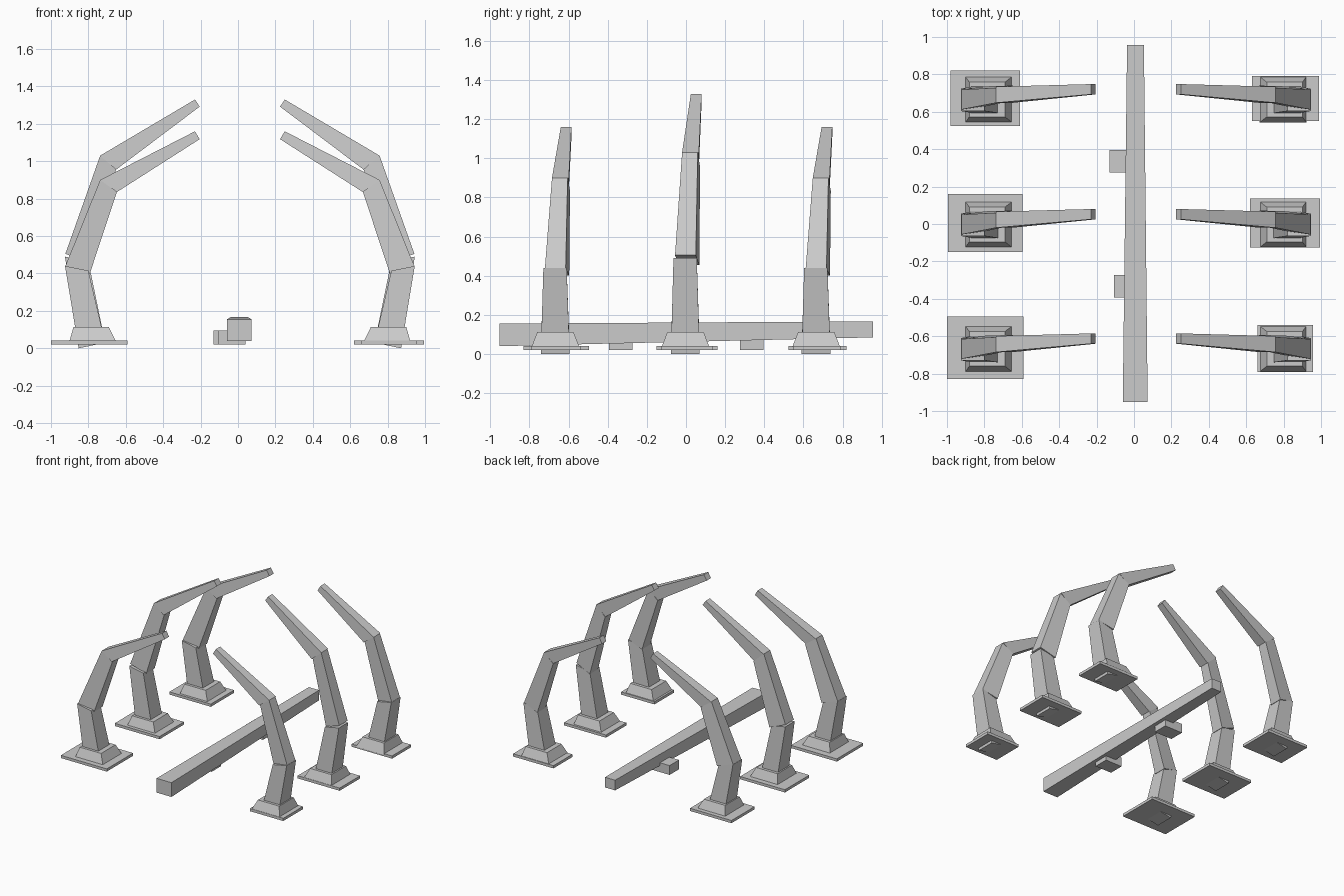
import bpy

if "Cube" in bpy.data.objects:
    bpy.data.objects.remove(bpy.data.objects["Cube"])

grey = bpy.data.materials.new("stone_grey")
grey.diffuse_color = (0.6, 0.6, 0.6, 1)
grey.use_nodes = True
grey.node_tree.nodes["Principled BSDF"].inputs["Base Color"].default_value = grey.diffuse_color


def loft(name, ring_a, ring_b):
    """Closed six-sided solid between two four-point rings."""
    mesh = bpy.data.meshes.new(name)
    faces = [(3, 2, 1, 0), (4, 5, 6, 7)]
    faces += [(i, (i + 1) % 4, (i + 1) % 4 + 4, i + 4) for i in range(4)]
    mesh.from_pydata(ring_a + ring_b, [], faces)
    mesh.materials.append(grey)
    obj = bpy.data.objects.new(name, mesh)
    bpy.context.collection.objects.link(obj)
    # consistent outward normals, also after mirroring
    import bmesh
    bm = bmesh.new()
    bm.from_mesh(mesh)
    bmesh.ops.recalc_face_normals(bm, faces=bm.faces)
    bm.to_mesh(mesh)
    bm.free()
    return obj


def rect(x0, x1, y0, y1, z):
    return [(x0, y0, z), (x1, y0, z), (x1, y1, z), (x0, y1, z)]


def box(name, x0, x1, y0, y1, z0, z1):
    return loft(name, rect(x0, x1, y0, y1, z0), rect(x0, x1, y0, y1, z1))


def section(side, yc, outer, inner, y0, y1, skew=0.0):
    """Cross-section of a rib from its outer and inner (x, z) points."""
    def pt(p, y):
        return (0.01 + side * (p[0] - 0.01), yc + y, p[1])
    return [pt(outer, y0), pt(inner, y0 + skew),
            pt(inner, y1 + skew), pt(outer, y1)]


def rib(side, yc, tall, tag):
    # lower leg, running through the base and poking out underneath
    k = 0.05 if tall else 0.0
    loft("lower_leg_" + tag,
         section(side, yc, (0.872, 0.0), (0.73, 0.03), -0.077, 0.07),
         section(side, yc, (0.945, 0.44 + k), (0.82, 0.415 + k), -0.064, 0.055))
    # middle segment leaning inwards
    if tall:
        knee = (0.943, 0.505), (0.812, 0.455)
        elbow = (0.757, 1.03), (0.672, 0.955)
        tip = (0.25, 1.33), (0.225, 1.292)
    else:
        knee = (0.943, 0.44), (0.812, 0.40)
        elbow = (0.757, 0.90), (0.668, 0.835)
        tip = (0.25, 1.16), (0.225, 1.118)
    loft("middle_segment_" + tag,
         section(side, yc, *knee, -0.056, 0.05, 0.018),
         section(side, yc, *elbow, -0.02, 0.06, 0.012))
    # tapering upper arm
    loft("upper_arm_" + tag,
         section(side, yc, *elbow, -0.02, 0.066),
         section(side, yc, *tip, 0.025, 0.08))
    # sloped plinth
    xs = sorted(0.01 + side * (x - 0.01) for x in (0.672, 0.922))
    xt = sorted(0.01 + side * (x - 0.01) for x in (0.71, 0.9))
    loft("plinth_" + tag,
         rect(*xs, yc - 0.125, yc + 0.12, 0.035),
         rect(*xt, yc - 0.095, yc + 0.09, 0.113))


# ground plates differ in size: x0, x1, y0, y1
plates = {
    "right_front": (0.66, 0.957, -0.79, -0.54),
    "right_middle": (0.62, 0.995, -0.125, 0.135),
    "right_back": (0.63, 0.99, 0.55, 0.79),
    "left_front": (-1.0, -0.59, -0.83, -0.495),
    "left_middle": (-0.995, -0.595, -0.15, 0.16),
    "left_back": (-0.98, -0.61, 0.525, 0.82),
}
for side, side_name in ((1, "right"), (-1, "left")):
    for yc, row in ((-0.665, "front"), (0.0, "middle"), (0.668, "back")):
        tag = side_name + "_" + row
        rib(side, yc, row == "middle", tag)
        box("ground_plate_" + tag, *plates[tag], 0.02, 0.042)

# long beam on the floor, narrower at the back
loft("floor_beam",
     [(-0.06, -0.953, 0.04), (0.073, -0.953, 0.04),
      (0.073, -0.953, 0.155), (-0.06, -0.953, 0.155)],
     [(-0.037, 0.957, 0.085), (0.053, 0.957, 0.085),
      (0.053, 0.957, 0.167), (-0.037, 0.957, 0.167)])
# small support blocks beside the beam
box("support_block_back", -0.13, 0.03, 0.275, 0.395, 0.02, 0.095)
box("support_block_front", -0.108, 0.04, -0.393, -0.273, 0.02, 0.095)
